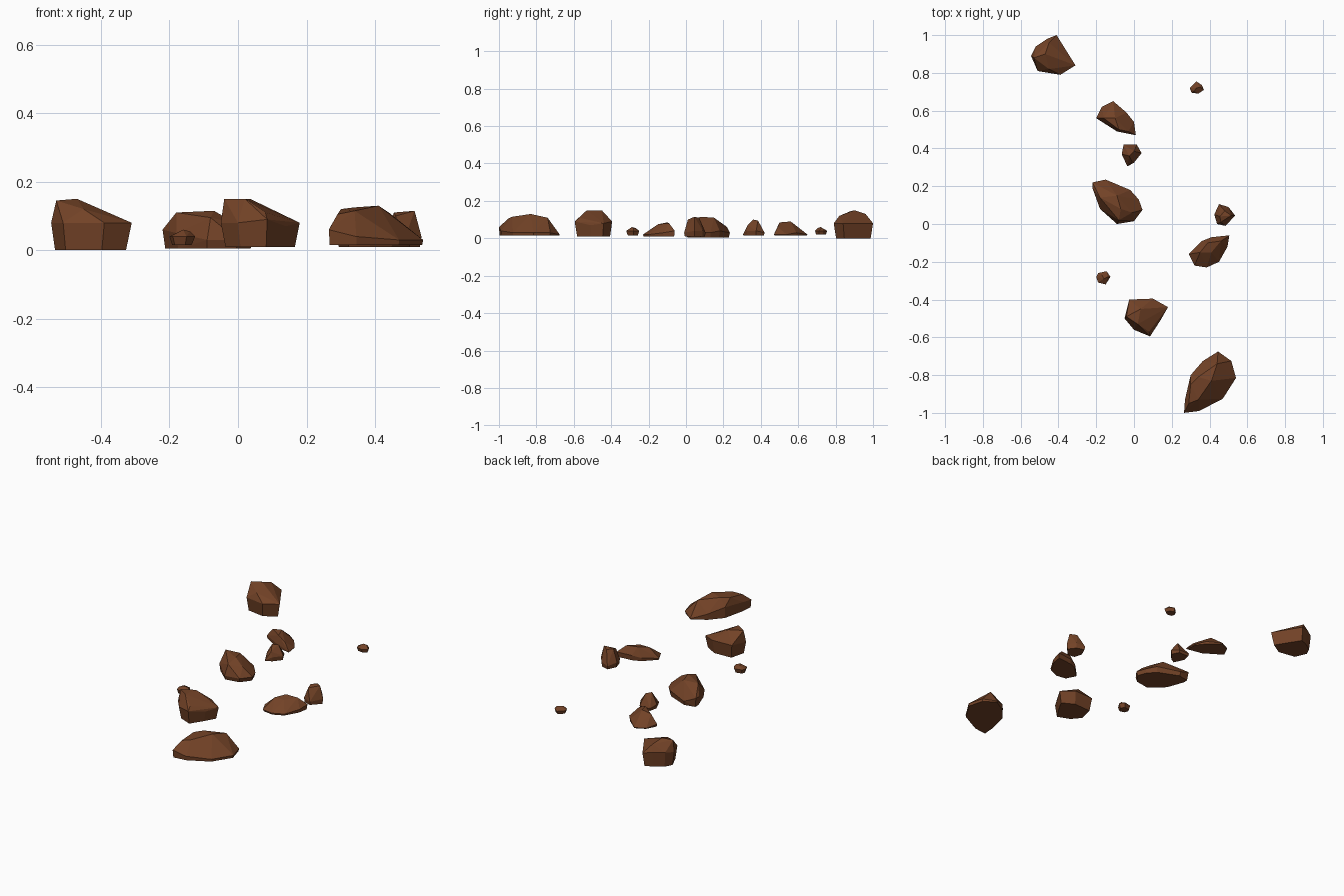
import bpy
import bmesh
import math
from mathutils import Vector

default_cube = bpy.data.objects.get("Cube")
if default_cube:
    bpy.data.objects.remove(default_cube, do_unlink=True)

UNIT = 0.01  # rock corners are given in hundredths

# Single flat brown for every rock
brown = bpy.data.materials.new("brown_stone")
brown.use_nodes = True
brown_colour = (0.17, 0.055, 0.02, 1)
brown.diffuse_color = brown_colour
shader = next(n for n in brown.node_tree.nodes if n.type == 'BSDF_PRINCIPLED')
shader.inputs["Base Color"].default_value = brown_colour
shader.inputs["Roughness"].default_value = 0.9


def rock(name, rim, peaks, floor, foot):
    """Faceted boulder: hull of its widest rim, its top corners and a
    foot ring, which is the rim shrunk by the foot factor at floor height."""
    rim = [Vector(p) for p in rim]
    centre = sum(rim, Vector()) / len(rim)
    ring = [centre.lerp(p, foot) for p in rim]
    for p in ring:
        p.z = floor
    mesh_data = bmesh.new()
    for p in rim + ring + [Vector(p) for p in peaks]:
        mesh_data.verts.new(p * UNIT)
    hull = bmesh.ops.convex_hull(mesh_data, input=mesh_data.verts[:])
    inside = {g for g in hull["geom_interior"] + hull["geom_unused"]
              if isinstance(g, bmesh.types.BMVert)}
    bmesh.ops.delete(mesh_data, geom=list(inside), context='VERTS')
    # Merge nearly coplanar triangles into larger chiselled facets
    bmesh.ops.dissolve_limit(mesh_data, angle_limit=math.radians(4),
                             verts=mesh_data.verts[:], edges=mesh_data.edges[:])
    bmesh.ops.recalc_face_normals(mesh_data, faces=mesh_data.faces[:])
    mesh = bpy.data.meshes.new(name)
    mesh_data.to_mesh(mesh)
    mesh_data.free()
    mesh.materials.append(brown)
    bpy.context.collection.objects.link(bpy.data.objects.new(name, mesh))


# Rocks at the back
rock("back_boulder",
     rim=[(-41, 100, 8), (-31, 84, 8), (-39, 79, 8), (-51, 81, 8),
          (-54.5, 89, 8), (-52, 94, 9), (-46, 98, 9)],
     peaks=[(-53, 88, 14.5), (-47, 90, 15), (-45, 96, 13), (-45, 82, 12)],
     floor=0, foot=0.88)

rock("back_wedge_rock",
     rim=[(-11, 65, 2), (-17, 62, 2), (-20, 56, 3), (-9, 49, 4),
          (1, 47, 2), (0, 54, 2), (-4, 59, 3)],
     peaks=[(-16, 56, 8), (-10, 56, 9), (-8, 50, 8.5), (-3, 49, 6)],
     floor=1.5, foot=0.97)

rock("back_pebble",
     rim=[(33, 75.5, 4), (36, 73.5, 4), (37, 71, 4), (34, 69, 4),
          (30.5, 69.5, 4), (29.5, 72, 4)],
     peaks=[(33, 72, 6), (35, 72.5, 5.5), (32, 70.5, 5.5)],
     floor=2, foot=0.8)

# Rocks in the middle
rock("middle_pointed_rock",
     rim=[(-5.5, 42, 3), (1.5, 42, 3), (4, 37.5, 4), (0, 32.5, 4),
          (-3.5, 30.5, 2), (-6.5, 37, 4)],
     peaks=[(-2.5, 36, 10), (0, 38.5, 9.5), (-1, 33, 7)],
     floor=1.5, foot=0.92)

rock("middle_boulder",
     rim=[(-22, 22, 6), (-15, 23.5, 3), (-2, 18, 4), (2.5, 13, 3),
          (4.5, 7.5, 3), (0, 1.5, 3), (-9, 0, 3), (-18, 8, 5), (-22, 19, 6)],
     peaks=[(-18, 14, 11), (-7, 8, 11.5), (-9, 15, 11), (-8, 2, 9.5),
            (-1, 6, 8)],
     floor=0.5, foot=0.94)

rock("side_stub_rock",
     rim=[(45, 10.5, 3), (50, 9, 4), (53.5, 4.5, 4), (48.5, -1, 3),
          (44, 0, 4), (42.5, 5, 4)],
     peaks=[(45.5, 4, 11), (51.5, 4.5, 11.5), (46, 1, 10), (48, 7, 11)],
     floor=1, foot=0.93)

rock("side_wedge_rock",
     rim=[(50.5, -6, 4), (41, -7, 4), (36, -9, 3), (29, -16, 2),
          (32, -22, 2), (38.5, -23, 2), (45, -20, 2), (49.5, -12, 3)],
     peaks=[(39, -10, 8.5), (46, -9, 8), (35, -15, 7.5), (41, -15, 7.5)],
     floor=1, foot=0.96)

# Rocks at the front
rock("front_pebble",
     rim=[(-19, -26, 4), (-14.5, -25, 4), (-12.5, -28, 4), (-15, -32, 4),
          (-19, -31, 4), (-20, -28, 4)],
     peaks=[(-16, -29, 6), (-14, -28, 5.5), (-17, -27, 5.5)],
     floor=1.5, foot=0.75)

rock("front_boulder",
     rim=[(-2.5, -40, 9), (10, -39.5, 9), (18, -44, 8), (14, -51, 7),
          (8.5, -59.5, 9), (0, -56, 8), (-5, -50, 8)],
     peaks=[(-4, -49, 15), (3.5, -45, 15), (2, -53, 15), (9, -44, 12),
            (8, -57, 11)],
     floor=1, foot=0.88)

rock("front_long_boulder",
     rim=[(44.5, -67.5, 2), (51.5, -72.5, 3), (54, -81.5, 3), (47, -92.5, 3),
          (34.5, -99, 4), (26.5, -100, 6), (27, -93, 7), (30, -80, 8),
          (36.5, -72.5, 5)],
     peaks=[(30, -85, 12), (41, -83, 13), (34, -81, 12.5), (34, -93, 11.5),
            (44, -74, 11), (29, -95, 10.5)],
     floor=1.5, foot=0.98)
